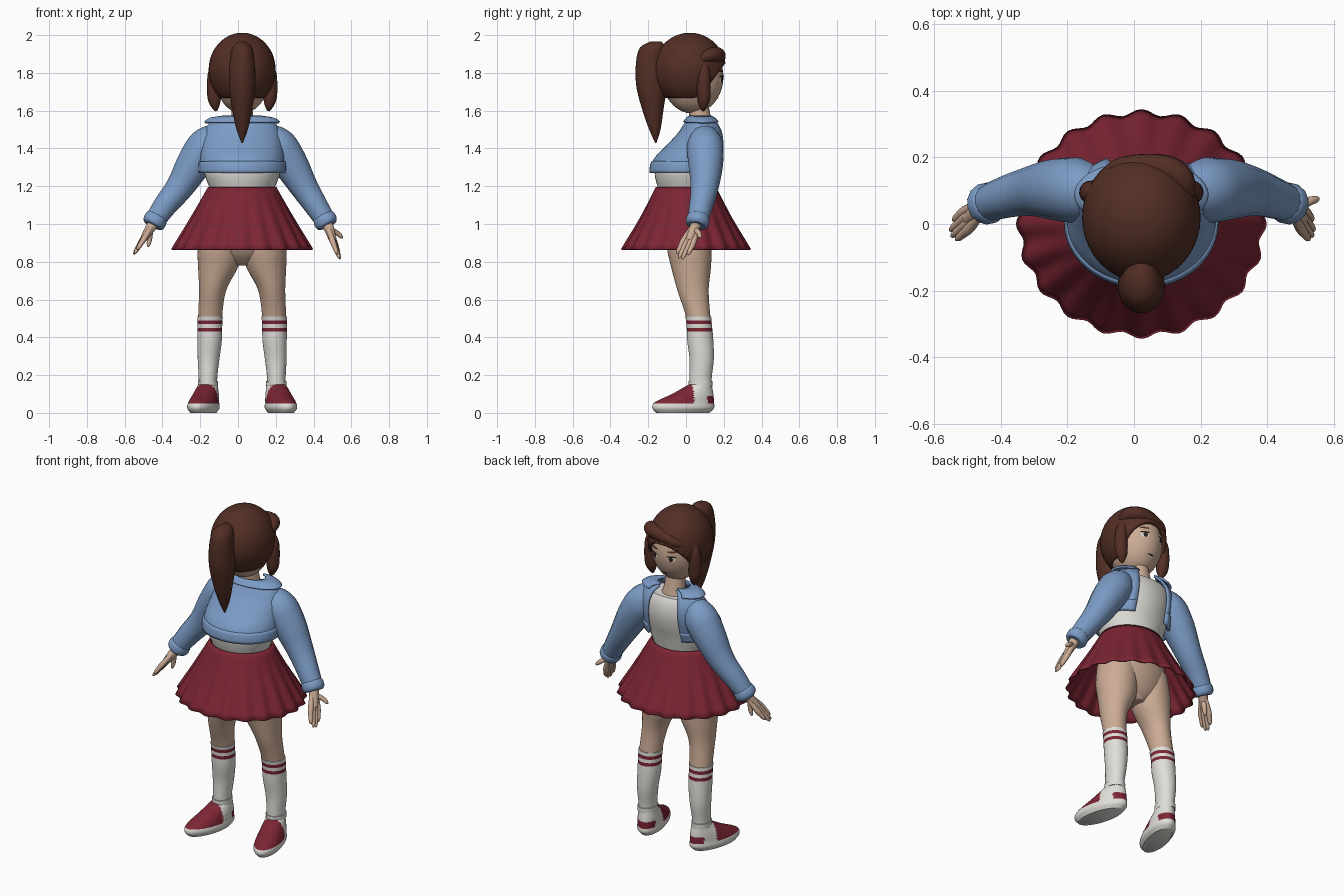
import bpy, bmesh, math
from mathutils import Vector, Matrix

if "Cube" in bpy.data.objects:
    bpy.data.objects.remove(bpy.data.objects["Cube"])

CX = 0.022  # symmetry line of the figure


def material(name, rgb):
    m = bpy.data.materials.new(name)
    m.use_nodes = True
    m.diffuse_color = (*rgb, 1)
    m.node_tree.nodes["Principled BSDF"].inputs["Base Color"].default_value = (*rgb, 1)
    return m


SKIN = material("skin", (0.60, 0.41, 0.30))
HAIR = material("brown hair", (0.085, 0.028, 0.018))
BLUE = material("jacket blue", (0.20, 0.33, 0.56))
RED = material("dark red", (0.20, 0.018, 0.034))
WHITE = material("off white", (0.74, 0.73, 0.69))
DARK = material("near black", (0.02, 0.015, 0.015))


def finish(name, bm, mats, solid=0, smooth=True):
    bmesh.ops.recalc_face_normals(bm, faces=bm.faces)
    me = bpy.data.meshes.new(name)
    bm.to_mesh(me)
    bm.free()
    ob = bpy.data.objects.new(name, me)
    bpy.context.collection.objects.link(ob)
    for m in mats:
        me.materials.append(m)
    if solid:
        mod = ob.modifiers.new("thickness", "SOLIDIFY")
        mod.thickness, mod.offset = solid, 0
    bpy.ops.object.select_all(action="DESELECT")
    ob.select_set(True)
    bpy.context.view_layer.objects.active = ob
    bpy.ops.object.shade_smooth_by_angle(angle=math.radians(50))
    return ob


def sample(table, z):
    """Smooth interpolation of rows (z, dx, cy, rx, ry) sorted by z."""
    i = max(k for k in range(len(table) - 1) if k == 0 or table[k][0] <= z)
    a, b = table[i], table[i + 1]
    p, n = table[max(i - 1, 0)], table[min(i + 2, len(table) - 1)]
    h = b[0] - a[0]
    t = (z - a[0]) / h
    out = []
    for k in range(1, 5):
        ma = (b[k] - p[k]) / (b[0] - p[0]) * h
        mb = (n[k] - a[k]) / (n[0] - a[0]) * h
        out.append((2*t**3 - 3*t**2 + 1)*a[k] + (t**3 - 2*t**2 + t)*ma
                   + (3*t**2 - 2*t**3)*b[k] + (t**3 - t**2)*mb)
    return out


def loft(name, table, mats, z0=None, z1=None, step=0.015, seg=40, side=1, grow=0,
         gap=0, solid=0, caps=True, wave=None, rule=None, turn=0):
    """Stack of horizontal ellipses; gap leaves the +y side open."""
    z0 = table[0][0] if z0 is None else z0
    z1 = table[-1][0] if z1 is None else z1
    count = max(2, round((z1 - z0) / step))
    bm = bmesh.new()
    rings = []
    for r in range(count + 1):
        z = z0 + (z1 - z0) * r / count
        dx, cy, rx, ry = sample(table, z)
        ring = []
        for s in range(seg + (1 if gap else 0)):
            t = gap + (2 * math.pi - 2 * gap) * s / seg
            k = wave(t, z) if wave else 1
            ring.append(bm.verts.new((CX + side*dx + (rx+grow)*k*math.sin(t),
                                      cy + (ry+grow)*k*math.cos(t), z)))
        rings.append(ring)
    for lo, hi in zip(rings, rings[1:]):
        for s in range(seg):
            e = (s + 1) % len(lo)
            f = bm.faces.new((lo[s], lo[e], hi[e], hi[s]))
            if rule:
                f.material_index = rule(f.calc_center_median())
    if caps and not gap:
        bm.faces.new(rings[0])
        bm.faces.new(rings[-1])
    if turn:
        pivot = Vector((CX + side * table[-1][1], table[-1][2], 0))
        bmesh.ops.rotate(bm, verts=bm.verts, cent=pivot, matrix=Matrix.Rotation(turn, 3, "Z"))
    return finish(name, bm, mats, solid)


def tube(name, pts, mat):
    """Smooth tube through rows (x, y, z, radius)."""
    cu = bpy.data.curves.new(name, "CURVE")
    cu.dimensions, cu.bevel_depth, cu.bevel_resolution = "3D", 1, 5
    cu.use_fill_caps = True
    sp = cu.splines.new("NURBS")
    sp.points.add(len(pts) - 1)
    for p, row in zip(sp.points, pts):
        p.co, p.radius = (*row[:3], 1), row[3]
    sp.use_endpoint_u, sp.order_u, sp.resolution_u = True, 3, 8
    ob = bpy.data.objects.new(name, cu)
    bpy.context.collection.objects.link(ob)
    bpy.ops.object.select_all(action="DESELECT")
    ob.select_set(True)
    bpy.context.view_layer.objects.active = ob
    bpy.ops.object.convert(target="MESH")
    ob = bpy.context.object
    ob.data.materials.clear()
    ob.data.materials.append(mat)
    bpy.ops.object.shade_smooth_by_angle(angle=math.radians(60))


def ellipsoid(name, centre, radii, mat, cuts=(), solid=0):
    bm = bmesh.new()
    bmesh.ops.create_uvsphere(bm, u_segments=40, v_segments=28, radius=1,
                              matrix=Matrix.Translation(centre) @ Matrix.Diagonal((*radii, 1)))
    for co, no in cuts:
        bmesh.ops.bisect_plane(bm, geom=bm.verts[:] + bm.edges[:] + bm.faces[:],
                               plane_co=co, plane_no=no, clear_inner=True)
    return finish(name, bm, [mat], solid)


# Head, face and neck
HC, HR = Vector((CX, 0.035, 1.78)), (0.143, 0.163, 0.195)
ellipsoid("head", HC, HR, SKIN)
loft("neck", [(1.47, 0, 0.085, 0.1, 0.07), (1.53, 0, 0.08, 0.065, 0.06), (1.66, 0, 0.06, 0.052, 0.052)], [SKIN])


def face_plate(name, dx, z, rx, rz, mat, lift):
    bm = bmesh.new()
    bmesh.ops.create_circle(bm, cap_ends=True, cap_tris=True, segments=20, radius=1)
    for v in bm.verts:
        x, h = dx + v.co.x * rx, z + v.co.y * rz
        q = 1 - (x / HR[0])**2 - ((h - HC.z) / HR[2])**2
        v.co = (CX + x, HC.y + HR[1] * math.sqrt(q) + lift, h)
    finish(name, bm, [mat])


for s, word in ((-1, "right"), (1, "left")):
    face_plate(word + "_eye_white", s*0.055, 1.765, 0.02, 0.015, WHITE, 0.003)
    face_plate(word + "_iris", s*0.053, 1.765, 0.011, 0.014, DARK, 0.005)
    face_plate(word + "_lashes", s*0.056, 1.781, 0.025, 0.005, DARK, 0.006)
    face_plate(word + "_brow", s*0.056, 1.81, 0.026, 0.006, HAIR, 0.004)
face_plate("mouth", 0, 1.665, 0.022, 0.004, DARK, 0.004)

# Hair
ellipsoid("hair_cap", (CX, 0.02, 1.815), (0.165, 0.18, 0.185), HAIR, solid=0.025,
          cuts=[((0, 0, 1.675), (0, 0, 1)), ((0, 0.07, 1.68), (0, -0.8, 0.6))])
loft("ponytail", [(1.43, 0, -0.16, 0.004, 0.004), (1.5, 0, -0.165, 0.03, 0.03),
                  (1.6, 0, -0.175, 0.052, 0.055), (1.73, 0, -0.183, 0.07, 0.08),
                  (1.86, 0, -0.187, 0.066, 0.077), (1.94, 0, -0.175, 0.05, 0.065),
                  (1.965, 0, -0.16, 0.02, 0.03)], [HAIR], seg=28)
tube("fringe", [(-0.10, 0.12, 1.84, 0.012), (-0.07, 0.165, 1.86, 0.03), (0.02, 0.175, 1.885, 0.038),
                (0.12, 0.165, 1.90, 0.042), (0.16, 0.11, 1.89, 0.036), (0.165, 0.06, 1.86, 0.01)], HAIR)
for s, word in ((-1, "right"), (1, "left")):
    tube(word + "_side_lock", [(CX + s*a, y, z, r) for a, y, z, r in (
        (0.11, 0.09, 1.88, 0.012), (0.145, 0.095, 1.83, 0.034), (0.153, 0.095, 1.73, 0.036),
        (0.145, 0.093, 1.635, 0.036), (0.138, 0.09, 1.598, 0.006))], HAIR)

# Shirt, hips and pleated skirt
TORSO = [(1.17, 0, 0, 0.175, 0.155), (1.27, 0, 0.0, 0.213, 0.178), (1.34, 0, 0.018, 0.213, 0.18),
         (1.41, 0, 0.055, 0.208, 0.152), (1.48, 0, 0.082, 0.195, 0.115),
         (1.53, 0, 0.085, 0.165, 0.085), (1.56, 0, 0.085, 0.11, 0.06)]
loft("shirt", TORSO, [WHITE], z1=1.515, grow=-0.012)
loft("hips", [(0.78, 0, 0.03, 0.05, 0.05), (0.84, 0, 0.02, 0.16, 0.1), (0.95, 0, 0.01, 0.215, 0.14),
              (1.05, 0, 0, 0.2, 0.15), (1.18, 0, 0, 0.165, 0.145)], [SKIN])


def pleats(t, z):
    return 1 + 0.026 * min(1, (1.19 - z) / 0.28) * math.cos(20 * t)


loft("skirt", [(0.865, 0, 0, 0.363, 0.332), (1.03, 0, 0, 0.268, 0.238), (1.195, 0, 0, 0.177, 0.156)],
     [RED], step=0.03, seg=160, wave=pleats, caps=False, solid=0.008)

# Cropped open jacket
loft("jacket_body", TORSO, [BLUE], z0=1.28, z1=1.56, gap=0.5, grow=0.004, solid=0.012)
loft("jacket_hem", TORSO, [BLUE], z0=1.27, z1=1.33, gap=0.5, grow=0.008, solid=0.016)
loft("collar", [(1.538, 0, 0.088, 0.198, 0.098), (1.558, 0, 0.085, 0.165, 0.08),
                (1.568, 0, 0.08, 0.1, 0.062)], [BLUE], step=0.005, gap=0.6, solid=0.012)

# Arms: sleeve, cuff, palm, fingers and thumb
for s, word, wx in ((-1, "right", -0.445), (1, "left", 0.468)):
    shoulder = CX + s * 0.11
    tube(word + "_sleeve", [(shoulder, 0.09, 1.48, 0.05), (CX + s*0.17, 0.1, 1.45, 0.1),
                            (CX + s*0.25, 0.105, 1.33, 0.096), (CX + s*0.33, 0.1, 1.19, 0.073),
                            (wx - s*0.05, 0.078, 1.09, 0.062), (wx, 0.06, 1.01, 0.054)], BLUE)
    tube(word + "_cuff", [(wx - s*0.02, 0.066, 1.042, 0.052), (wx - s*0.018, 0.065, 1.038, 0.063),
                          (wx + s*0.008, 0.058, 0.996, 0.063), (wx + s*0.01, 0.057, 0.992, 0.045)], BLUE)
    # hand direction differs slightly on each side
    tip = Vector((0.535, -0.025, 0.825) if s > 0 else (-0.545, -0.025, 0.85))
    wrist = Vector((wx + s * 0.005, 0.055, 1.0))
    d = tip - wrist
    mid = wrist + d * 0.5
    across = Vector((0.25 * s, 1, -0.25)).normalized()
    tube(word + "_wrist", [(*wrist, 0.03), (*(wrist + d*0.2), 0.026), (*mid, 0.02)], SKIN)
    for k in range(4):
        off = across * (k - 1.5) * 0.019
        reach = (0.9, 1.0, 1.0, 0.85)[k]
        tube(f"{word}_finger_{k + 1}", [(*(wrist + d*0.12 + off*0.5), 0.012), (*(mid + off), 0.017),
             (*(wrist + d*0.72 + off), 0.013), (*(wrist + d*reach + off), 0.011),
             (*(wrist + d*(reach + 0.05) + off), 0.003)], SKIN)
    thumb = Vector((0.55, 0.075, 0.93) if s > 0 else (-0.475, 0.045, 0.885))
    tube(word + "_thumb", [(*(wrist + d*0.15), 0.016), (*(wrist.lerp(thumb, 0.6)), 0.014),
                           (*thumb, 0.011), (*(thumb + (thumb - wrist)*0.06), 0.003)], SKIN)

# Legs, striped socks and shoes
LEG = [(0.08, 0.181, 0.077, 0.046, 0.055), (0.18, 0.181, 0.077, 0.045, 0.055),
       (0.28, 0.178, 0.083, 0.053, 0.06), (0.38, 0.172, 0.076, 0.06, 0.065),
       (0.5, 0.17, 0.066, 0.063, 0.064), (0.65, 0.156, 0.037, 0.072, 0.083),
       (0.77, 0.128, 0.027, 0.105, 0.105), (0.86, 0.118, 0.018, 0.117, 0.117),
       (0.98, 0.11, 0.01, 0.105, 0.12)]
SHOE = [(0, 0.181, -0.02, 0.06, 0.145), (0.025, 0.181, -0.018, 0.076, 0.168),
        (0.055, 0.181, -0.012, 0.073, 0.162), (0.1, 0.181, 0.034, 0.064, 0.112),
        (0.15, 0.181, 0.075, 0.05, 0.062)]


def sock_stripes(c):
    return 1 if 0.43 < c.z < 0.45 or 0.47 < c.z < 0.49 else 0


def shoe_colours(c):
    toe = c.y < 0.022
    heel = c.y > 0.1 and c.z < 0.09
    return 1 if c.z > 0.05 and (toe or heel) else 0


for s, word in ((-1, "right"), (1, "left")):
    loft(word + "_leg", LEG, [SKIN], z0=0.45, side=s)
    loft(word + "_sock", LEG, [WHITE, RED], z1=0.51, step=0.01, side=s, grow=0.004, rule=sock_stripes)
    loft(word + "_ankle_fold", LEG, [WHITE], z0=0.14, z1=0.17, side=s, grow=0.009)
    loft(word + "_shoe", SHOE, [WHITE, RED], step=0.005, seg=64, side=s, rule=shoe_colours,
         turn=s * math.radians(15))
